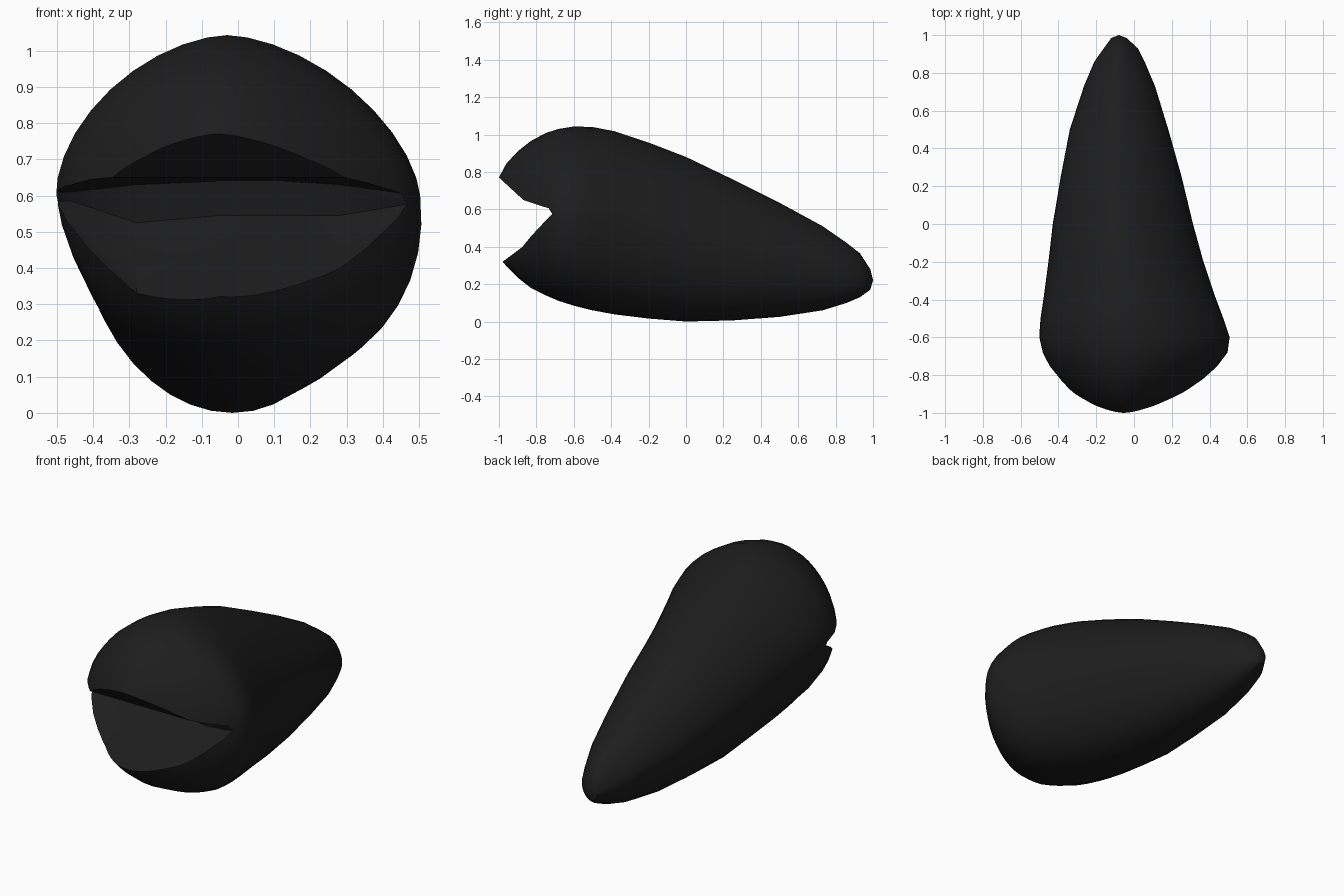
import bpy, bmesh, math

if "Cube" in bpy.data.objects:
    bpy.data.objects.remove(bpy.data.objects["Cube"])

black = bpy.data.materials.new("soft_black")
black.diffuse_color = (0.0125, 0.0125, 0.0125, 1)
black.use_nodes = True
black.node_tree.nodes["Principled BSDF"].inputs["Base Color"].default_value = black.diffuse_color


def mesh_object(name, bm):
    bmesh.ops.recalc_face_normals(bm, faces=bm.faces)
    me = bpy.data.meshes.new(name)
    bm.to_mesh(me)
    bm.free()
    ob = bpy.data.objects.new(name, me)
    bpy.context.collection.objects.link(ob)
    me.materials.append(black)
    return ob


def bridge(bm, rings):
    n = len(rings[0])
    for a, b in zip(rings, rings[1:]):
        for i in range(n):
            j = (i + 1) % n
            bm.faces.new((a[i], a[j], b[j], b[i]))


# Body stations: y, top z, bottom z, left x, right x, z of widest point
stations = [
    (0.985, 0.28, 0.17, -0.12, -0.04, 0.22),
    (0.93, 0.365, 0.13, -0.16, 0.02, 0.24),
    (0.86, 0.42, 0.10, -0.21, 0.055, 0.26),
    (0.73, 0.51, 0.06, -0.265, 0.11, 0.30),
    (0.50, 0.635, 0.025, -0.34, 0.18, 0.36),
    (0.25, 0.76, 0.006, -0.388, 0.25, 0.42),
    (0.0, 0.88, 0.0, -0.43, 0.31, 0.47),
    (-0.2, 0.957, 0.016, -0.453, 0.365, 0.52),
    (-0.38, 1.017, 0.038, -0.477, 0.425, 0.56),
    (-0.5, 1.04, 0.06, -0.495, 0.47, 0.59),
    (-0.6, 1.043, 0.085, -0.502, 0.503, 0.60),
    (-0.68, 1.03, 0.11, -0.485, 0.492, 0.60),
    (-0.75, 1.008, 0.14, -0.45, 0.44, 0.60),
    (-0.83, 0.965, 0.18, -0.39, 0.36, 0.59),
    (-0.9, 0.91, 0.235, -0.33, 0.275, 0.58),
    (-0.96, 0.845, 0.295, -0.26, 0.18, 0.57),
    (-1.0, 0.77, 0.345, -0.20, 0.11, 0.56),
    (-1.03, 0.69, 0.43, -0.13, 0.05, 0.56),
]
SEG = 40


def ring_point(st, i):
    y, top, bot, xl, xr, zc = st
    a = 2 * math.pi * i / SEG
    c, s = math.cos(a), math.sin(a)
    n = 1.68 if s > 0 else 2.0          # upper half is more pointed
    u = math.copysign(abs(c) ** (2 / n), c)
    v = math.copysign(abs(s) ** (2 / n), s)
    z = zc + v * (top - zc if s > 0 else zc - bot)
    x = (xl + xr) / 2 + u * (xr - xl) / 2
    lean = 0.03 if s > 0 else 0.06
    return (x - lean * v * (xr - xl), y, z)


# Closed teardrop body
bm = bmesh.new()
rings = [[bm.verts.new(ring_point(st, i)) for i in range(SEG)] for st in stations]
bridge(bm, rings)
for ring, tip in ((rings[0], (-0.08, 1.0, 0.22)), (rings[-1], (-0.04, -1.05, 0.56))):
    t = bm.verts.new(tip)
    for i in range(SEG):
        bm.faces.new((ring[i], ring[(i + 1) % SEG], t))
body = mesh_object("body", bm)

# Mouth cutter sections: x, back y, roof z, floor-edge y, floor-edge z
sections = [
    (-0.80, -0.57, 0.61, -0.63, 0.56),
    (-0.46, -0.57, 0.61, -0.63, 0.56),
    (-0.28, -0.61, 0.63, -0.70, 0.42),
    (-0.05, -0.66, 0.64, -0.80, 0.45),
    (0.12, -0.66, 0.64, -0.80, 0.45),
    (0.28, -0.69, 0.63, -0.79, 0.46),
    (0.46, -0.715, 0.605, -0.75, 0.545),
    (0.80, -0.715, 0.605, -0.75, 0.545),
]
bm = bmesh.new()
rings = []
for x, yb, zr, yf, zf in sections:
    prof = [(-1.4, 1.14), (-0.87, 0.65), (yb - 0.02, zr), (yb, (zr + zf) / 2),
            (yf, zf), (-1.4, zf - 0.72 * (1.4 + yf))]
    rings.append([bm.verts.new((x, y, z)) for y, z in prof])
bridge(bm, rings)
for ring in (rings[0], rings[-1]):
    bm.faces.new(ring)
cutter = mesh_object("mouth_cutter", bm)
cutter.hide_render = True

# Cut the open mouth and smooth the shell
bpy.context.view_layer.objects.active = body
body.select_set(True)
mod = body.modifiers.new("mouth", 'BOOLEAN')
mod.operation = 'DIFFERENCE'
mod.solver = 'EXACT'
mod.object = cutter
bpy.ops.object.modifier_apply(modifier=mod.name)
bpy.data.objects.remove(cutter)
bpy.ops.object.shade_smooth_by_angle(angle=math.radians(35))
